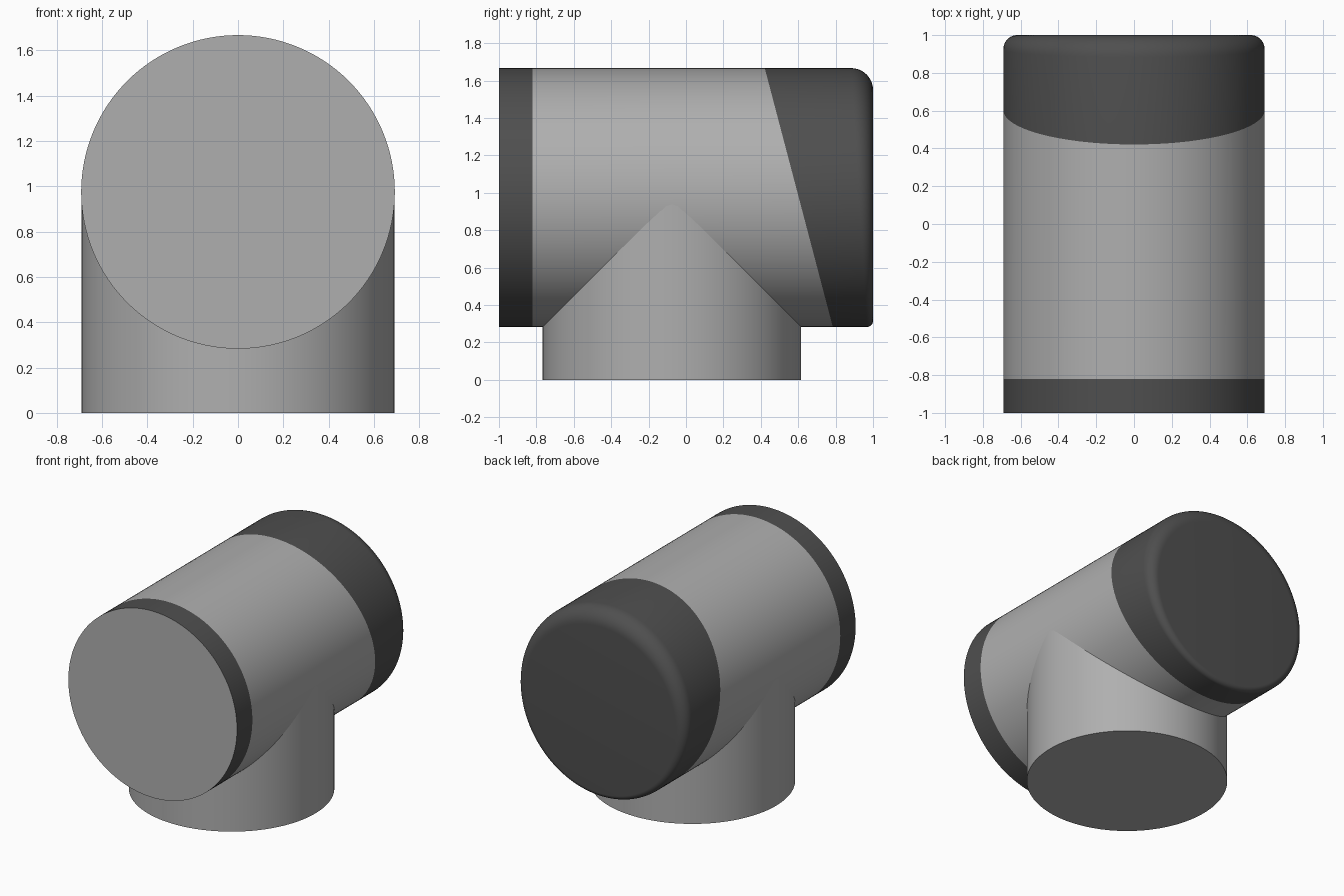
import bpy
import bmesh
from math import sin, cos, pi

cube = bpy.data.objects.get("Cube")
if cube:
    bpy.data.objects.remove(cube, do_unlink=True)

SEGMENTS = 128
RADIUS = 0.692
AXIS_Z = 0.975
FILLET_STEPS = 10


def make_material(name, value):
    mat = bpy.data.materials.new(name)
    mat.use_nodes = True
    colour = (value, value, value, 1)
    mat.diffuse_color = colour
    mat.node_tree.nodes["Principled BSDF"].inputs["Base Color"].default_value = colour
    return mat


light_grey = make_material("light grey", 0.43)
dark_grey = make_material("dark grey", 0.078)


def smooth(obj):
    bpy.ops.object.select_all(action="DESELECT")
    obj.select_set(True)
    bpy.context.view_layer.objects.active = obj
    bpy.ops.object.shade_smooth_by_angle(angle=pi / 6)


def loft(name, rings, materials, front_cap=None, back_cap=None):
    """Skin rings along y; each ring maps the sine of the angle to (y, radius)."""
    bm = bmesh.new()
    loops = []
    for ring in rings:
        loop = []
        for i in range(SEGMENTS):
            a = 2 * pi * i / SEGMENTS
            y, r = ring(sin(a))
            loop.append(bm.verts.new((r * cos(a), y, AXIS_Z + r * sin(a))))
        loops.append(loop)
    for near, far in zip(loops, loops[1:]):
        for i in range(SEGMENTS):
            j = (i + 1) % SEGMENTS
            bm.faces.new((near[i], far[i], far[j], near[j]))
    if front_cap is not None:
        bm.faces.new(loops[0]).material_index = front_cap
    if back_cap is not None:
        bm.faces.new(loops[-1][::-1]).material_index = back_cap
    mesh = bpy.data.meshes.new(name)
    bm.to_mesh(mesh)
    bm.free()
    for mat in materials:
        mesh.materials.append(mat)
    obj = bpy.data.objects.new(name, mesh)
    bpy.context.collection.objects.link(obj)
    smooth(obj)
    return obj


def straight(y):
    return lambda s: (y, RADIUS)


def slanted(s):
    return 0.603 - 0.182 * s, RADIUS


def fillet(step):
    # Rounded rear edge, wider at the top than at the bottom
    a = pi / 2 * step / FILLET_STEPS

    def ring(s):
        f = 0.075 + 0.042 * s
        return 1 - f + f * sin(a), RADIUS - f + f * cos(a)
    return ring


# Horizontal barrel: dark front rim with a light face, light middle, dark rear cap
loft("front_rim", [straight(-1), straight(-0.82)], [dark_grey, light_grey], front_cap=1)
loft("barrel", [straight(-0.82), slanted], [light_grey])
loft("rear_cap", [slanted] + [fillet(k) for k in range(FILLET_STEPS + 1)],
     [dark_grey], back_cap=0)

# Upright stem of nearly the same radius, ending inside the barrel
bpy.ops.mesh.primitive_cylinder_add(vertices=SEGMENTS, radius=0.691, depth=AXIS_Z,
                                    location=(0, -0.075, AXIS_Z / 2))
stem = bpy.context.object
stem.name = "stem"
stem.data.materials.append(light_grey)
smooth(stem)
